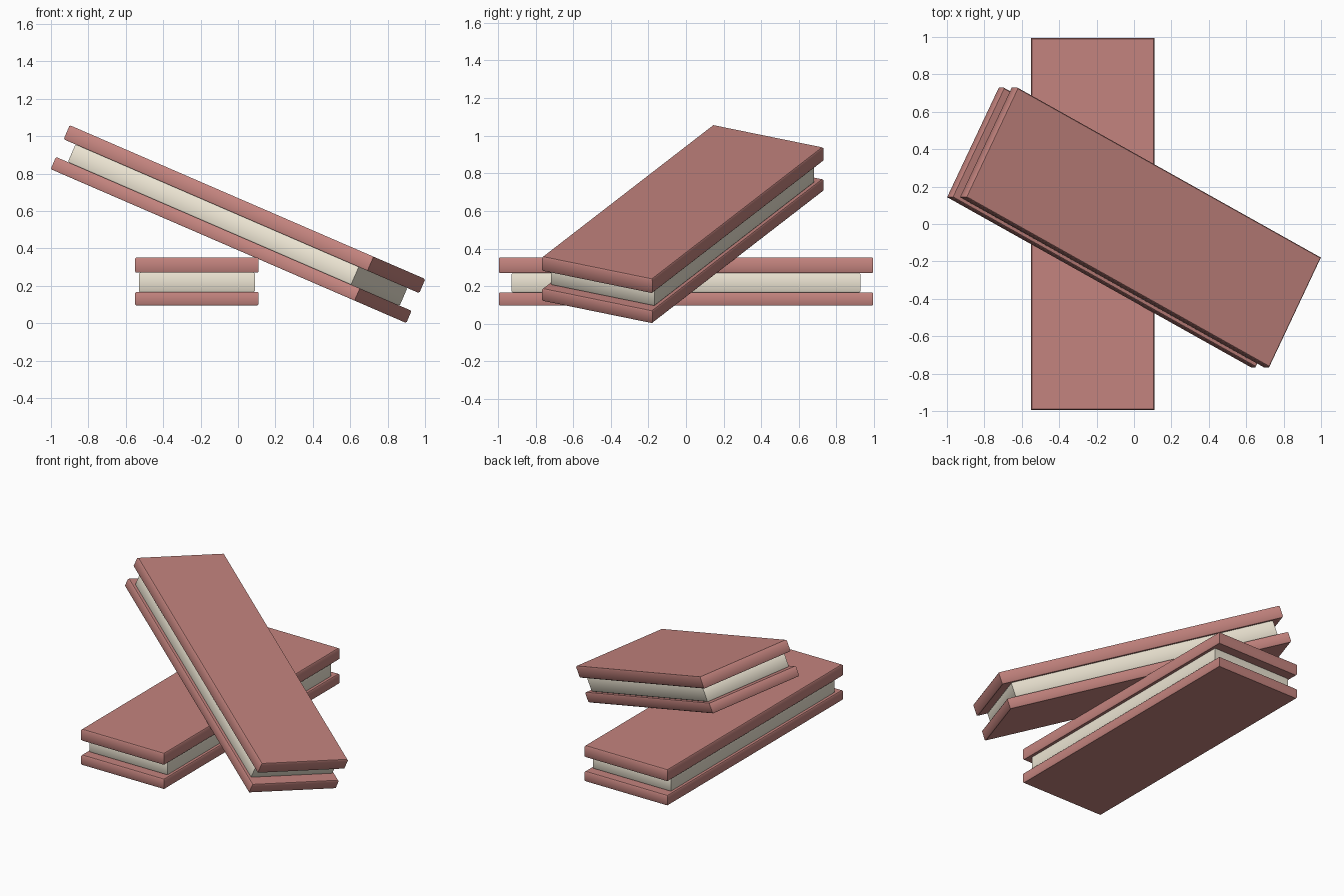
import bpy, bmesh
from math import radians
from mathutils import Matrix

if "Cube" in bpy.data.objects:
    bpy.data.objects.remove(bpy.data.objects["Cube"])


def material(name, rgb):
    m = bpy.data.materials.new(name)
    m.diffuse_color = (*rgb, 1)
    m.use_nodes = True
    m.node_tree.nodes["Principled BSDF"].inputs["Base Color"].default_value = m.diffuse_color
    return m


wafer_mat = material("pink_wafer", (0.55, 0.23, 0.21))
cream_mat = material("cream", (0.83, 0.77, 0.64))


def slab(name, width, length, z0, z1, mat, matrix):
    """Flat box whose top and bottom rims are softened by a tiny chamfer."""
    inset, rise = 0.005, 0.006
    bm = bmesh.new()
    rings = []
    for z, d in ((z0, inset), (z0 + rise, 0), (z1 - rise, 0), (z1, inset)):
        x, y = width / 2 - d, length / 2 - d
        rings.append([bm.verts.new((sx * x, sy * y, z))
                      for sx, sy in ((-1, -1), (1, -1), (1, 1), (-1, 1))])
    for a, b in zip(rings, rings[1:]):
        for i in range(4):
            j = (i + 1) % 4
            bm.faces.new((a[i], a[j], b[j], b[i]))
    bm.faces.new(rings[0][::-1])
    bm.faces.new(rings[-1])
    bmesh.ops.recalc_face_normals(bm, faces=bm.faces)
    mesh = bpy.data.meshes.new(name)
    bm.to_mesh(mesh)
    bm.free()
    mesh.materials.append(mat)
    obj = bpy.data.objects.new(name, mesh)
    bpy.context.collection.objects.link(obj)
    obj.matrix_world = matrix
    # smooth chamfer into the side, keep corners and caps sharp
    bpy.ops.object.select_all(action='DESELECT')
    obj.select_set(True)
    bpy.context.view_layer.objects.active = obj
    bpy.ops.object.shade_smooth_by_angle(angle=radians(45))


def biscuit(prefix, matrix):
    """Two wafers with a slightly smaller cream layer between them."""
    slab(prefix + "_bottom_wafer", 0.66, 1.99, -0.128, -0.057, wafer_mat, matrix)
    slab(prefix + "_cream_filling", 0.62, 1.855, -0.057, 0.046, cream_mat, matrix)
    slab(prefix + "_top_wafer", 0.66, 1.99, 0.046, 0.128, wafer_mat, matrix)


# lower biscuit lies level
biscuit("lower", Matrix.Translation((-0.22, 0, 0.224)))

# upper biscuit leans across it
biscuit("upper", Matrix.Translation((0, -0.018, 0.53))
        @ Matrix.Rotation(radians(23.4), 4, 'Y')
        @ Matrix.Rotation(radians(62.8), 4, 'Z'))
